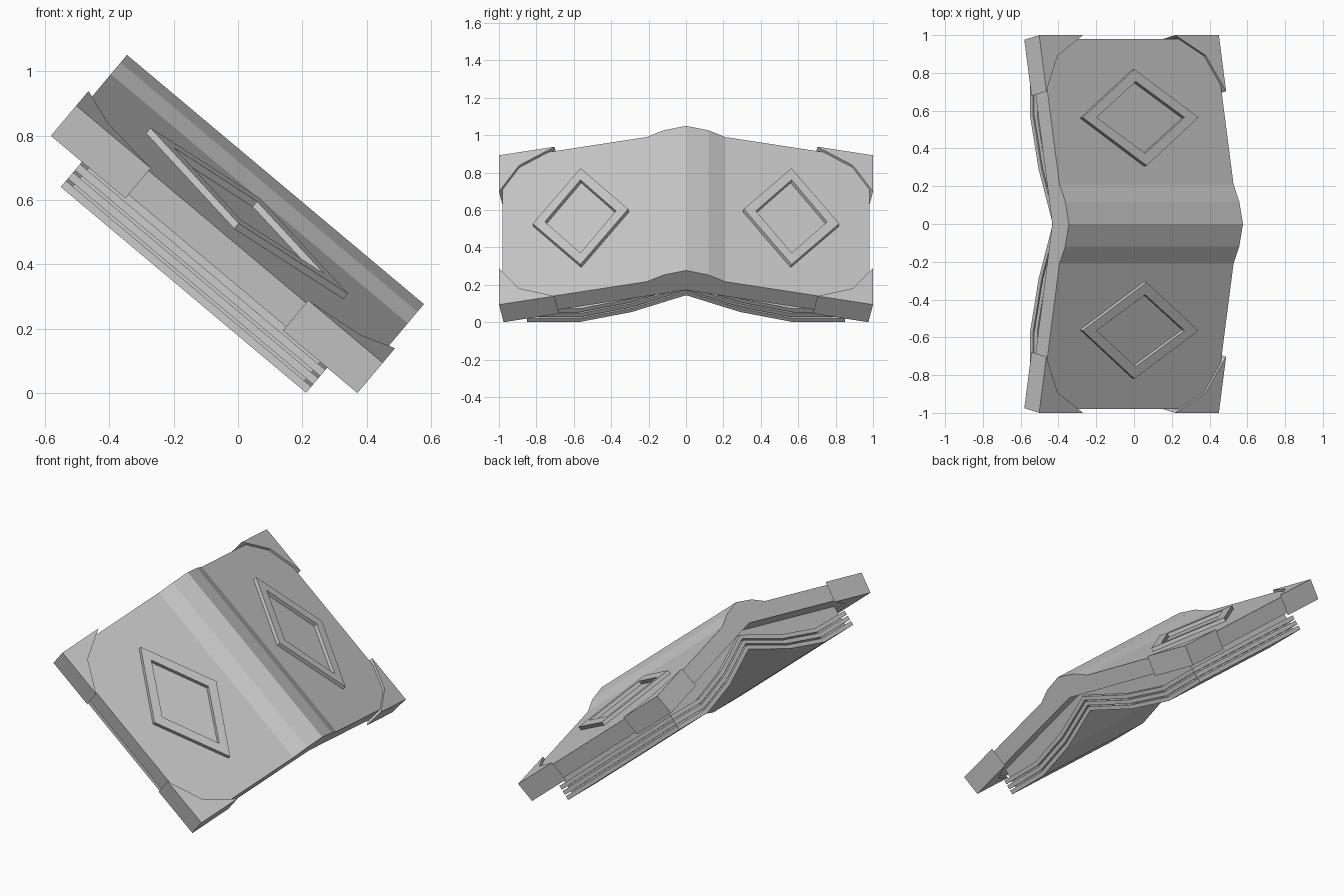
import bpy, bmesh
from math import radians
from mathutils import Vector

if "Cube" in bpy.data.objects:
    bpy.data.objects.remove(bpy.data.objects["Cube"])

# Book is built flat (x along the spine, z outward) and then tilted 40 degrees
TILT = radians(40)
S0, S1 = -0.939, 0.264          # cover ends along the spine
MID = (S0 + S1) / 2
NORMAL = Vector((0, 0.2, 1)).normalized()


def finish(name, bm):
    bmesh.ops.recalc_face_normals(bm, faces=bm.faces[:])
    me = bpy.data.meshes.new(name)
    bm.to_mesh(me)
    bm.free()
    ob = bpy.data.objects.new(name, me)
    bpy.context.collection.objects.link(ob)
    ob.rotation_euler = (0, TILT, 0)
    return ob


def prism(name, low, high):
    """Solid joining two matching outlines."""
    bm = bmesh.new()
    a = [bm.verts.new(p) for p in low]
    b = [bm.verts.new(p) for p in high]
    bm.faces.new(a)
    bm.faces.new(b)
    for i in range(len(a)):
        j = (i + 1) % len(a)
        bm.faces.new((a[i], a[j], b[j], b[i]))
    return finish(name, bm)


def mirrored(half):
    return [(-y, n) for y, n in reversed(half) if y > 0] + half


def sheet(name, upper, lower, s0, s1):
    """Extrude a symmetric (y, n) section along the spine."""
    section = mirrored(upper) + mirrored(lower)[::-1]
    return prism(name, [(s0, y, n) for y, n in section],
                 [(s1, y, n) for y, n in section])


def on_cover(s, y, d, side):
    """Point on the sloping cover board, lifted by d."""
    p = Vector((s, y, 0.547 - 0.2 * y)) + NORMAL * d
    return (p.x, p.y * side, p.z)


# Cover with a faceted spine ridge
outer = [(0, 0.583), (0.12, 0.552), (0.21, 0.505), (0.98, 0.351)]
inner = [(0, 0.446), (0.96, 0.254)]
sheet("cover", outer, inner, S0, S1)

# Three separate page layers, with a recessed core between them
page = [(0, 0.324), (0.29, 0.207), (0.57, 0.137), (0.85, 0.137)]
for i in range(3):
    z = i * 0.034
    sheet("page_layer", [(y, n + z + 0.025) for y, n in page],
          [(y, n + z) for y, n in page], -0.833, 0.161)
core_low = [(y * 0.97, n + 0.012) for y, n in page]
core_top = [(0, 0.446), (0.825, 0.281)]
sheet("page_core", core_top, core_low, -0.805, 0.133)

# Corner guards
for side in (-1, 1):
    for end in (-1, 1):
        foot = [(0.621, 0.997), (0.621, 0.70), (0.511, 0.89), (0.319, 0.997)]
        prism("corner_guard",
              *[[on_cover(MID + end * s, y, d, side) for s, y in foot]
                for d in (-0.111, 0.014)])

# Raised diamond frames, one on each board
for side in (-1, 1):
    bm = bmesh.new()
    rings = []
    for a, b, d in ((0.4, 0.255, -0.01), (0.4, 0.255, 0.022),
                    (0.304, 0.19, 0.022), (0.304, 0.19, -0.01)):
        pts = ((a, 0), (0, b), (-a, 0), (0, -b))
        rings.append([bm.verts.new(on_cover(MID + s, 0.56 + y, d, side))
                      for s, y in pts])
    for k in range(4):
        r, q = rings[k], rings[(k + 1) % 4]
        for i in range(4):
            j = (i + 1) % 4
            bm.faces.new((r[i], r[j], q[j], q[i]))
    finish("diamond_frame", bm)
